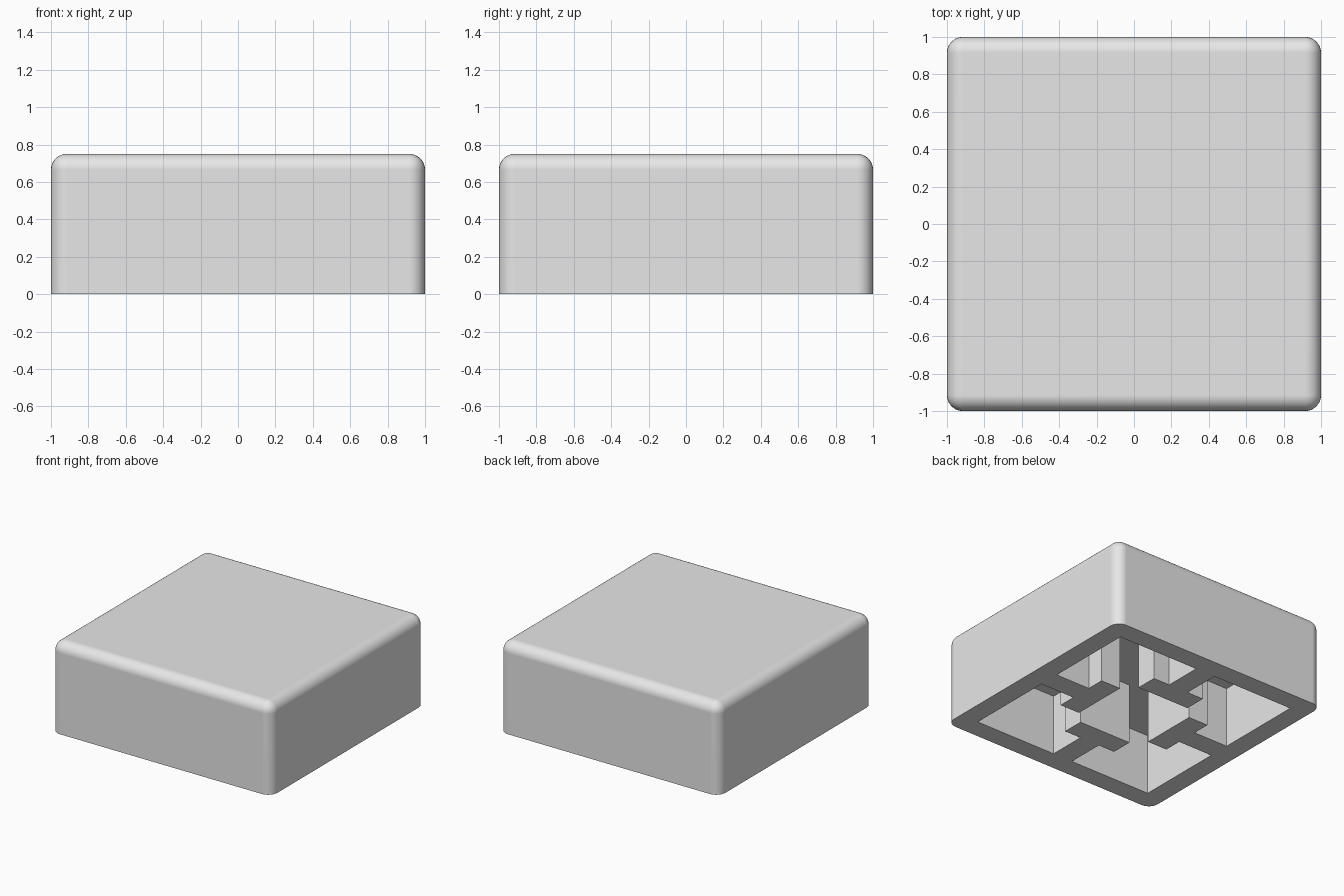
import bpy
import bmesh
from math import radians
from mathutils import Matrix, Vector

if "Cube" in bpy.data.objects:
    bpy.data.objects.remove(bpy.data.objects["Cube"], do_unlink=True)

HEIGHT, ROUND = 0.75, 0.085
INNER, DEPTH = 0.835, 0.5

grey = bpy.data.materials.new("light_grey")
grey.use_nodes = True
grey.diffuse_color = (0.8, 0.8, 0.8, 1)
grey.node_tree.nodes["Principled BSDF"].inputs["Base Color"].default_value = (0.8, 0.8, 0.8, 1)


def make_object(name, bm):
    bmesh.ops.recalc_face_normals(bm, faces=bm.faces)
    mesh = bpy.data.meshes.new(name)
    bm.to_mesh(mesh)
    bm.free()
    mesh.materials.append(grey)
    obj = bpy.data.objects.new(name, mesh)
    bpy.context.collection.objects.link(obj)
    return obj


# Rounded square cap: every edge is rounded except those of the flat base
bm = bmesh.new()
bmesh.ops.create_cube(bm, size=2, matrix=Matrix.Translation((0, 0, HEIGHT / 2))
                      @ Matrix.Diagonal((1, 1, HEIGHT / 2, 1)))
edges = [e for e in bm.edges if max(v.co.z for v in e.verts) > HEIGHT / 2]
bmesh.ops.bevel(bm, geom=edges, offset=ROUND, segments=8, profile=0.5, affect='EDGES')
cap = make_object("square_cap", bm)

# Recess: a hollow square that leaves four T-shaped ribs around the centre
RIB, HEAD, HEAD_IN, HEAD_OUT = 0.09, 0.24, 0.34, 0.52
arm = [(INNER, -INNER), (INNER, -RIB), (HEAD_OUT, -RIB), (HEAD_OUT, -HEAD),
       (HEAD_IN, -HEAD), (HEAD_IN, HEAD), (HEAD_OUT, HEAD), (HEAD_OUT, RIB), (INNER, RIB)]
bm = bmesh.new()
outline = []
for turn in range(4):
    spin = Matrix.Rotation(radians(90 * turn), 3, 'Z')
    outline += [bm.verts.new(spin @ Vector((x, y, -0.1))) for x, y in arm]
base = bm.faces.new(outline)
grown = bmesh.ops.extrude_face_region(bm, geom=[base])["geom"]
for v in grown:
    if isinstance(v, bmesh.types.BMVert):
        v.co.z = DEPTH
cutter = make_object("recess_cutter", bm)
cutter.hide_render = True

# Cut the recess out of the cap
cut = cap.modifiers.new("recess", 'BOOLEAN')
cut.operation = 'DIFFERENCE'
cut.solver = 'EXACT'
cut.object = cutter
bpy.ops.object.select_all(action='DESELECT')
bpy.context.view_layer.objects.active = cap
cap.select_set(True)
bpy.ops.object.modifier_apply(modifier=cut.name)
bpy.data.objects.remove(cutter, do_unlink=True)

# Smooth rounded edges, flat broad faces
bpy.ops.object.shade_smooth_by_angle(angle=radians(30))
weighted = cap.modifiers.new("flat_broad_faces", 'WEIGHTED_NORMAL')
weighted.keep_sharp = True
